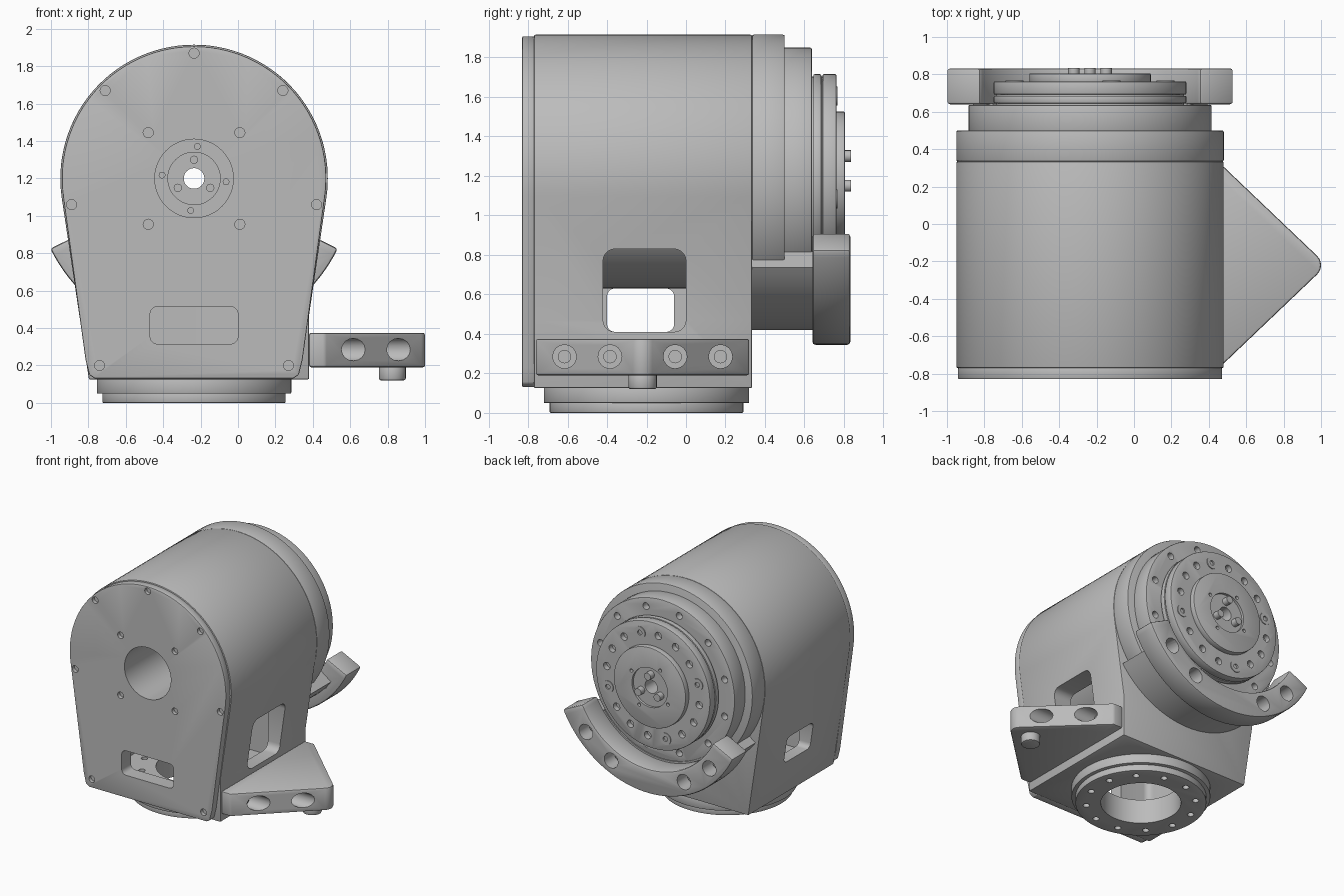
import bpy, bmesh, math
from math import cos, sin, radians, pi
from mathutils import Matrix, Vector

old = bpy.data.objects.get("Cube")
if old:
    bpy.data.objects.remove(old)

grey = bpy.data.materials.new("machined grey")
grey.use_nodes = True
grey.diffuse_color = (0.5, 0.5, 0.5, 1)
grey.node_tree.nodes["Principled BSDF"].inputs["Base Color"].default_value = (0.5, 0.5, 0.5, 1)

CX, CZ = -0.235, 1.2      # main axis, running along y
BY = -0.2                 # centre of the base along y
AXES = {
    "x": Matrix(((0, 0, 1), (1, 0, 0), (0, 1, 0))),
    "y": Matrix(((1, 0, 0), (0, 0, 1), (0, 1, 0))),
    "z": Matrix.Identity(3),
}


def prism(name, points, axis, start, end):
    """Extrude a 2D outline along an axis."""
    bm = bmesh.new()
    m = AXES[axis]
    lower = [bm.verts.new(m @ Vector((a, b, start))) for a, b in points]
    upper = [bm.verts.new(m @ Vector((a, b, end))) for a, b in points]
    bm.faces.new(lower)
    bm.faces.new(upper)
    n = len(points)
    for i in range(n):
        j = (i + 1) % n
        bm.faces.new((lower[i], lower[j], upper[j], upper[i]))
    bmesh.ops.recalc_face_normals(bm, faces=bm.faces)
    mesh = bpy.data.meshes.new(name)
    bm.to_mesh(mesh)
    bm.free()
    mesh.materials.append(grey)
    ob = bpy.data.objects.new(name, mesh)
    bpy.context.collection.objects.link(ob)
    return ob


def arc(a, b, r, start, end, n):
    return [(a + r * cos(radians(start + (end - start) * i / n)),
             b + r * sin(radians(start + (end - start) * i / n))) for i in range(n + 1)]


def cyl(name, axis, a, b, r, start, end, n=24):
    return prism(name, arc(a, b, r, 0, 360, n)[:-1], axis, start, end)


def rounded(name, axis, a0, a1, b0, b1, r, start, end):
    pts = []
    for a, b, s in ((a1 - r, b1 - r, 0), (a0 + r, b1 - r, 90),
                    (a0 + r, b0 + r, 180), (a1 - r, b0 + r, 270)):
        pts += arc(a, b, r, s, s + 90, 5)
    return prism(name, pts, axis, start, end)


def apply_all(ob):
    graph = bpy.context.evaluated_depsgraph_get()
    mesh = bpy.data.meshes.new_from_object(ob.evaluated_get(graph))
    ob.modifiers.clear()
    ob.data = mesh


def bevel(ob, width, segments=2):
    mod = ob.modifiers.new("bevel", "BEVEL")
    mod.width, mod.segments = width, segments
    mod.limit_method, mod.angle_limit = "ANGLE", radians(40)
    apply_all(ob)


def cut(ob, cutters):
    for c in cutters:
        c.hide_render = True
        mod = ob.modifiers.new("cut", "BOOLEAN")
        mod.operation, mod.solver, mod.object = "DIFFERENCE", "EXACT", c
    apply_all(ob)
    for c in cutters:
        bpy.data.objects.remove(c)


def ring(a, b, r, count, offset=0):
    return [(a + r * cos(radians(offset) + 2 * pi * i / count),
             b + r * sin(radians(offset) + 2 * pi * i / count)) for i in range(count)]


def holes(axis, spots, r, start, end):
    return [cyl("cutter", axis, a, b, r, start, end, 16) for a, b in spots]


def bore(r, start, end):
    return cyl("cutter", "y", CX, CZ, r, start, end, 48)


# Main housing: arched shell with tapered sides and a mounting pad at +x
T = 8.5
arch = arc(CX, CZ, 0.715, -T, 180 + T, 56)
housing = prism("housing", arch + [(CX - 0.562, 0.125), (0.38, 0.125), (0.38, 0.47)],
                "y", -0.77, 0.335)
bevel(housing, 0.008)
cut(housing, [
    rounded("cutter", "z", -0.74, 0.27, -0.71, 0.27, 0.05, 0.2, 0.95),
    bore(0.21, -1, 1),
    rounded("cutter", "x", -0.42, 0, 0.41, 0.83, 0.06, 0.1, 1),
    rounded("cutter", "x", -0.4, -0.06, 0.41, 0.63, 0.04, -1.2, -0.6),
    rounded("cutter", "y", -0.47, 0, 0.315, 0.515, 0.04, -1, -0.6),
    cyl("cutter", "z", CX, BY, 0.3, 0, 0.3, 48),
] + holes("z", ring(CX, BY, 0.41, 12, 15), 0.025, 0, 0.3))

# Tube inside the shell, and the round rear end of the housing
for name, r, start, end in (("inner_tube", 0.57, -0.74, 0.32),
                            ("housing_rear", 0.715, 0.334, 0.5)):
    part = cyl(name, "y", CX, CZ, r, start, end, 72)
    if name == "housing_rear":
        bevel(part, 0.008)
    cut(part, [bore(0.21, -1, 1)])

# Front cover plate with screw holes, bore and cable slot
cover = prism("front_cover", arc(CX, CZ, 0.707, -T, 180 + T, 56)
              + [(CX - 0.58, 0.23), (CX - 0.56, 0.15), (CX - 0.53, 0.13),
                 (CX + 0.53, 0.13), (CX + 0.56, 0.15), (CX + 0.58, 0.23)], "y", -0.83, -0.768)
bevel(cover, 0.008)
edge = [(CX, 1.87)]
inner = []
for s in (-1, 1):
    edge += [(CX + s * 0.475, 1.67), (CX + s * 0.655, 1.06), (CX + s * 0.505, 0.2)]
    inner += [(CX + s * 0.245, 1.445), (CX + s * 0.245, 0.955)]
cut(cover, [bore(0.21, -1, 0), rounded("cutter", "y", -0.47, 0, 0.315, 0.515, 0.04, -1, 0)]
    + holes("y", edge + inner, 0.027, -1, -0.8))

# Stepped rear flange stack
rear = cyl("rear_flange", "y", CX, CZ, 0.65, 0.49, 0.637, 72)
bevel(rear, 0.008)
cut(rear, [bore(0.21, 0.4, 0.58), bore(0.055, 0.4, 1)]
    + holes("y", ring(CX, CZ, 0.58, 12, 15), 0.028, 0.58, 0.7))
seam = cyl("flange_seam", "y", CX, CZ, 0.503, 0.63, 0.72, 72)
cut(seam, [bore(0.055, 0, 1)])
for name, start, end in (("output_ring_lower", 0.645, 0.685), ("output_ring", 0.692, 0.762)):
    part = cyl(name, "y", CX, CZ, 0.515, start, end, 72)
    bevel(part, 0.006)
    spots = ring(CX, CZ, 0.42, 16, 74) if name == "output_ring" else []
    cut(part, [bore(0.055, 0, 1)] + holes("y", spots, 0.03, 0.715, 0.8))
hub = cyl("output_hub", "y", CX, CZ, 0.325, 0.75, 0.805, 64)
bevel(hub, 0.006)
cut(hub, [bore(0.16, 0.785, 0.9), bore(0.055, 0, 1)]
    + holes("y", ring(CX, CZ, 0.19, 4, 30), 0.014, 0.78, 0.9))
for a, b in ring(CX, CZ, 0.1, 3, 90):
    cyl("hub_screw", "y", a, b, 0.03, 0.78, 0.835, 16)
for a, b in ring(CX, CZ, 0.42, 4, 74):
    screw = cyl("output_screw", "y", a, b, 0.048, 0.75, 0.768, 24)
    cut(screw, holes("y", [(a, b)], 0.02, 0.755, 0.8))

# Hollow shaft and ledge at the back of the front bore
ledge = cyl("bore_ledge", "y", CX, CZ, 0.215, 0.4, 0.5, 48)
cut(ledge, [bore(0.14, 0.3, 0.45), bore(0.055, 0, 1)])
for a, b in ring(CX, CZ, 0.172, 4, -6):
    cyl("ledge_screw", "y", a, b, 0.018, 0.385, 0.41, 16)
for a, b in ring(CX, CZ, 0.1, 3, 90):
    cyl("shaft_screw", "y", a, b, 0.022, 0.43, 0.46, 16)

# Curved claw under the rear flange, with its collar reaching back to the housing
claw = prism("claw", arc(CX, CZ, 0.855, -26, -154, 44) + arc(CX, CZ, 0.655, -154, -26, 44),
             "y", 0.64, 0.832)
bevel(claw, 0.015)
claw_spots = [(CX + 0.75 * cos(radians(a)), CZ + 0.75 * sin(radians(a)))
              for a in (-42, -64, -116, -138)]
cut(claw, holes("y", claw_spots, 0.062, 0.7, 1) + holes("y", claw_spots, 0.035, 0.5, 0.9))
for a, b in claw_spots:
    cyl("claw_screw", "y", a, b, 0.04, 0.65, 0.73, 16)
prism("claw_collar", arc(CX, CZ, 0.78, -36.5, -143.5, 36) + arc(CX, CZ, 0.645, -143.5, -36.5, 36),
      "y", 0.33, 0.645)

# Round base flange with bolt circle
for name, r, z0, z1 in (("base_flange", 0.52, 0.05, 0.13), ("base_foot", 0.49, 0, 0.055)):
    part = cyl(name, "z", CX, BY, r, z0, z1, 72)
    bevel(part, 0.005)
    cut(part, [cyl("cutter", "z", CX, BY, 0.3, -1, 1, 48)]
        + holes("z", ring(CX, BY, 0.41, 12, 15), 0.025, -1, 1))

# Triangular side bracket with counterbored screws and a locating peg
MY = -0.22
bracket = prism("side_bracket", [(0.38, MY - 0.54), (0.465, MY - 0.54)]
                + arc(0.93, MY, 0.07, -45, 45, 6)
                + [(0.465, MY + 0.54), (0.38, MY + 0.54)], "z", 0.19, 0.375)
bevel(bracket, 0.012)
screws = [(MY + s * d, 0.285) for s in (-1, 1) for d in (0.165, 0.395)]
cut(bracket, holes("x", screws, 0.06, 0.47, 1.2))
for a, b in screws:
    cyl("bracket_screw", "x", a, b, 0.034, 0.46, 0.51, 16)
peg = cyl("locating_peg", "z", 0.825, MY, 0.072, 0.12, 0.2, 32)
bevel(peg, 0.012)

# Smooth the round surfaces and keep the edges crisp
bpy.ops.object.select_all(action="DESELECT")
for ob in bpy.context.scene.objects:
    if ob.type == "MESH":
        ob.select_set(True)
        bpy.context.view_layer.objects.active = ob
bpy.ops.object.shade_smooth_by_angle(angle=radians(30))
